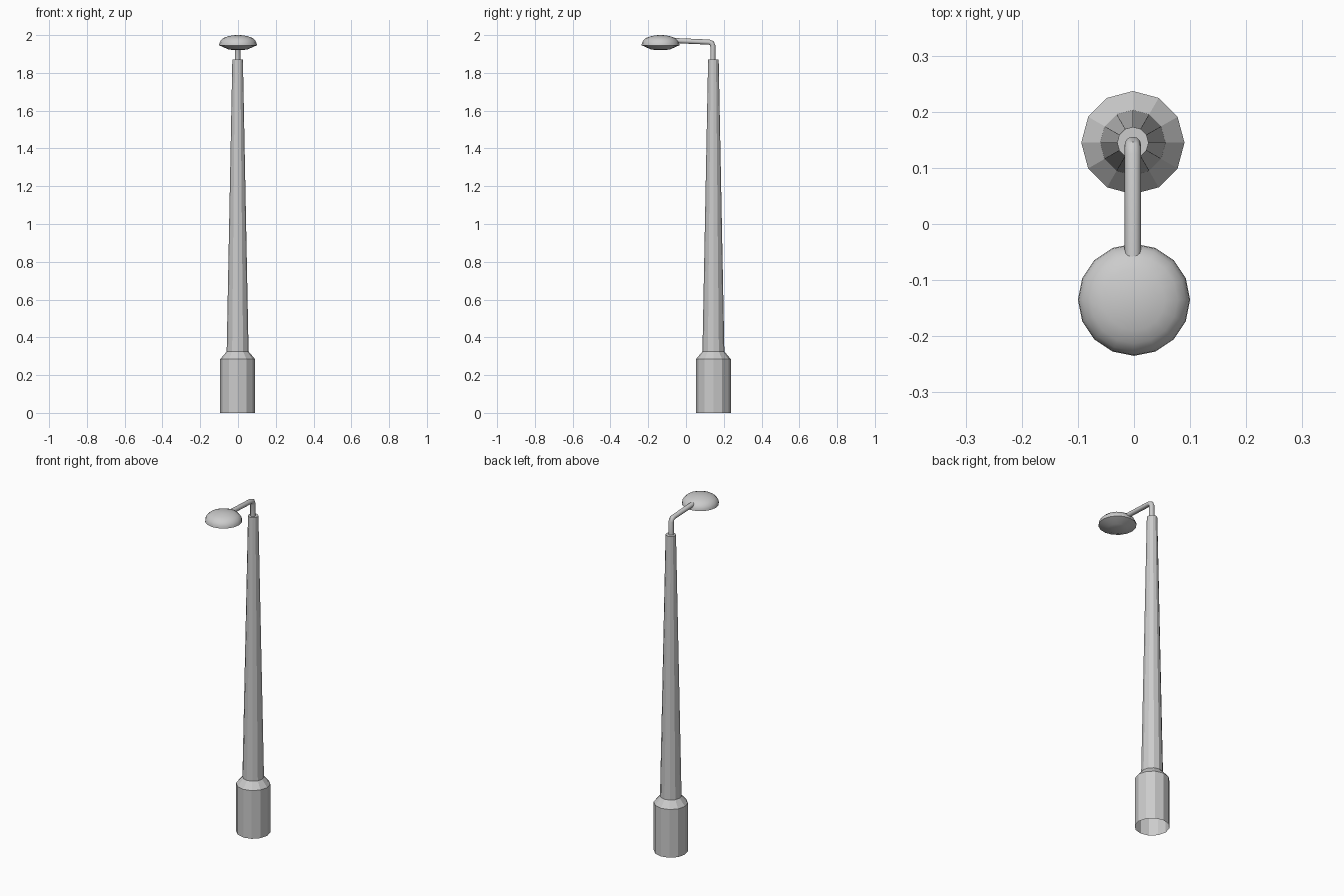
import bpy, bmesh
from math import sin, cos, pi, radians
from mathutils import Vector

if "Cube" in bpy.data.objects:
    bpy.data.objects.remove(bpy.data.objects["Cube"])


def finish(name, bm, smooth=None):
    bmesh.ops.recalc_face_normals(bm, faces=bm.faces)
    mesh = bpy.data.meshes.new(name)
    bm.to_mesh(mesh)
    bm.free()
    obj = bpy.data.objects.new(name, mesh)
    bpy.context.collection.objects.link(obj)
    if smooth:
        bpy.ops.object.select_all(action='DESELECT')
        obj.select_set(True)
        bpy.context.view_layer.objects.active = obj
        bpy.ops.object.shade_smooth_by_angle(angle=radians(smooth))
    return obj


def skin(name, rings, cap_start, cap_end, smooth=None):
    """Join rings of points with quads and cap the chosen ends."""
    bm = bmesh.new()
    loops = [[bm.verts.new(p) for p in ring] for ring in rings]
    n = len(loops[0])
    for a, b in zip(loops, loops[1:]):
        for i in range(n):
            j = (i + 1) % n
            bm.faces.new((a[i], a[j], b[j], b[i]))
    if cap_start:
        bm.faces.new(loops[0][::-1])
    if cap_end:
        bm.faces.new(loops[-1])
    return finish(name, bm, smooth)


def lathe(name, profile, sides, x, y, cap_start, cap_end, smooth=None):
    rings = [[(x + r * cos(2 * pi * i / sides), y + r * sin(2 * pi * i / sides), z)
              for i in range(sides)] for r, z in profile]
    return skin(name, rings, cap_start, cap_end, smooth)


POLE_X, POLE_Y = -0.002, 0.145

# Tapered twelve-sided pole with a wide foot, open underneath
lathe("pole", [(0.092, 0), (0.092, 0.285), (0.058, 0.325), (0.028, 1.87)],
      12, POLE_X, POLE_Y, False, True)

# Bent arm, swept in the YZ plane with mitred rings
path = [Vector(p) for p in [(0.142, 1.86), (0.142, 1.943), (0.136, 1.957),
                            (0.122, 1.963), (-0.06, 1.971)]]
rings = []
for k, p in enumerate(path):
    d_in = (p - path[max(k - 1, 0)]).normalized() if k else (path[1] - p).normalized()
    d_out = (path[k + 1] - p).normalized() if k < len(path) - 1 else d_in
    t = (d_in + d_out).normalized()
    normal = Vector((-t.y, t.x)) / t.dot(d_in)
    ring = []
    for i in range(12):
        a = 2 * pi * i / 12
        q = p + normal * (0.0135 * sin(a))
        ring.append((POLE_X + 0.0145 * cos(a), q.x, q.y))
    rings.append(ring)
skin("arm", rings, True, True, 40)

# Lamp head: smooth domed shade with a shallow lens below
lathe("lamp_shade", [(0.1, 1.946), (0.0985, 1.958), (0.092, 1.971), (0.078, 1.984),
                     (0.055, 1.993), (0.028, 1.9985), (0.008, 2.0)],
      16, 0, -0.135, False, True, 40)
lathe("lamp_lens", [(0.1, 1.946), (0.052, 1.925), (0.02, 1.92)],
      16, 0, -0.135, False, True, 40)
